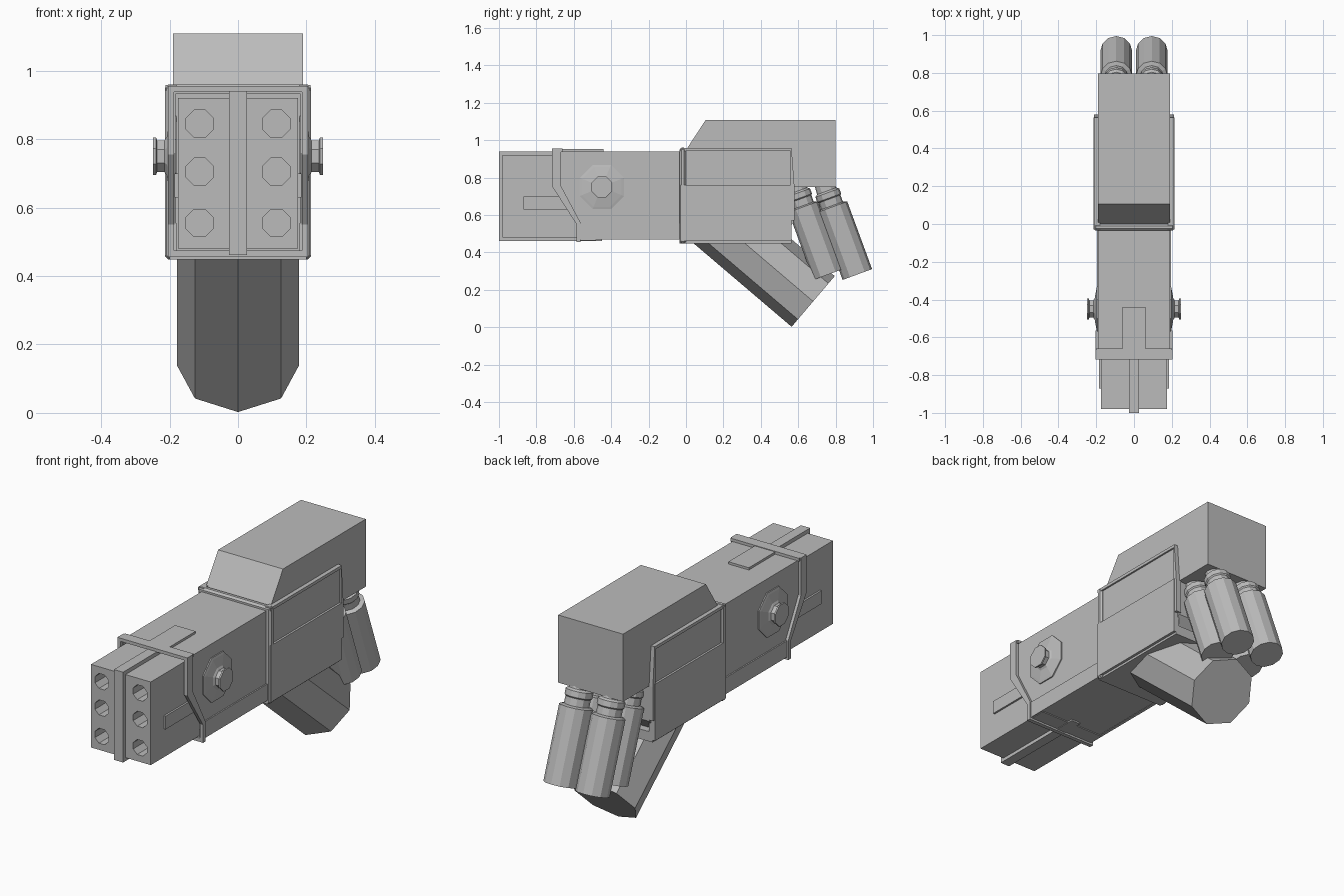
import bpy, bmesh, math
from mathutils import Vector

cube = bpy.data.objects.get("Cube")
if cube:
    bpy.data.objects.remove(cube, do_unlink=True)

metal = bpy.data.materials.new("grey_metal")
metal.use_nodes = True
GREY = (0.5, 0.5, 0.5, 1)
metal.diffuse_color = GREY
metal.node_tree.nodes["Principled BSDF"].inputs["Base Color"].default_value = GREY


def finish(name, bm):
    bmesh.ops.recalc_face_normals(bm, faces=bm.faces)
    mesh = bpy.data.meshes.new(name)
    bm.to_mesh(mesh)
    bm.free()
    mesh.materials.append(metal)
    obj = bpy.data.objects.new(name, mesh)
    bpy.context.collection.objects.link(obj)
    return obj


def prism(name, profile, x0, x1):
    """Extrude a (y, z) profile from x0 to x1."""
    bm = bmesh.new()
    face = bm.faces.new([bm.verts.new((x0, y, z)) for y, z in profile])
    out = bmesh.ops.extrude_face_region(bm, geom=[face])
    verts = [g for g in out["geom"] if isinstance(g, bmesh.types.BMVert)]
    bmesh.ops.translate(bm, verts=verts, vec=(x1 - x0, 0, 0))
    return finish(name, bm)


def box(name, half_x, y0, y1, z0, z1):
    return prism(name, [(y0, z0), (y1, z0), (y1, z1), (y0, z1)], -half_x, half_x)


def side_plates(name, profile, x0, x1):
    prism("left_" + name, profile, x0, x1)
    prism("right_" + name, profile, -x1, -x0)


def lathe(name, start, axis, profile, sides, turn=0.0):
    """Rings of (distance along axis, radius), capped at both ends."""
    axis = Vector(axis).normalized()
    u = axis.orthogonal() if abs(axis.x) > 0.9 else Vector((1, 0, 0))
    u.normalize()
    v = axis.cross(u)
    bm = bmesh.new()
    rings = []
    for dist, rad in profile:
        angles = [math.tau * i / sides + turn for i in range(sides)]
        rings.append([bm.verts.new(Vector(start) + axis * dist
                      + (u * math.cos(a) + v * math.sin(a)) * rad) for a in angles])
    for a, b in zip(rings, rings[1:]):
        for i in range(sides):
            j = (i + 1) % sides
            bm.faces.new((a[i], a[j], b[j], b[i]))
    bm.faces.new(rings[0])
    bm.faces.new(rings[-1])
    return finish(name, bm)


EIGHTH = math.pi / 8

# Barrel block with six bored muzzles and a dividing rib
block = box("barrel_block", 0.175, -0.98, -0.45, 0.48, 0.92)
for x in (-0.112, 0.112):
    for z in (0.555, 0.705, 0.845):
        cutter = lathe("bore_cutter", (x, -1.1, z), (0, 1, 0),
                       [(0, 0.043), (0.3, 0.043)], 8, EIGHTH)
        cutter.hide_render = True
        mod = block.modifiers.new("bore", "BOOLEAN")
        mod.operation = "DIFFERENCE"
        mod.solver = "EXACT"
        mod.object = cutter
        bpy.context.view_layer.objects.active = block
        bpy.ops.object.modifier_apply(modifier=mod.name)
        bpy.data.objects.remove(cutter, do_unlink=True)
box("barrel_rib", 0.027, -1, -0.45, 0.462, 0.94)
side_plates("barrel_bar", [(-0.87, 0.63), (-0.5, 0.63), (-0.5, 0.7), (-0.87, 0.7)],
            0.17, 0.185)

# Main body: solid core with a hollow front shell
prism("body_core", [(-0.5, 0.47), (0.5, 0.47), (0.575, 0.56), (0.575, 0.76),
                    (0.575, 0.94), (-0.5, 0.94)], -0.19, 0.19)
side_plates("body_shell", [(-0.7, 0.94), (-0.7, 0.76), (-0.575, 0.555),
                           (-0.575, 0.47), (-0.48, 0.47), (-0.48, 0.94)], 0.183, 0.19)
box("body_shell_top", 0.19, -0.7, -0.48, 0.932, 0.94)
box("body_shell_bottom", 0.19, -0.575, -0.48, 0.465, 0.475)
side_plates("body_lower_rail", [(-0.58, 0.468), (0, 0.468), (0, 0.54),
                                (-0.01, 0.555), (-0.575, 0.555)], 0.18, 0.197)

# Raised collar around the front of the body
side_plates("collar_side", [(-0.717, 0.955), (-0.717, 0.755), (-0.585, 0.55),
                            (-0.585, 0.455), (-0.563, 0.455), (-0.563, 0.558),
                            (-0.668, 0.755), (-0.668, 0.955)], 0.187, 0.205)
box("collar_top", 0.2, -0.717, -0.66, 0.938, 0.955)
box("collar_tab", 0.06, -0.665, -0.44, 0.938, 0.952)
box("collar_bottom", 0.2, -0.585, -0.563, 0.455, 0.475)

# Side knobs on octagonal flanges
for side, label in ((1, "left"), (-1, "right")):
    lathe(label + "_knob", (side * 0.18, -0.45, 0.75), (side, 0, 0),
          [(0, 0.128), (0.016, 0.128), (0.019, 0.115), (0.028, 0.062),
           (0.035, 0.05), (0.056, 0.05), (0.06, 0.06), (0.068, 0.06)], 8, EIGHTH)

# Rear cuff: front rim, lower panels and slimmer upper panels
rim = box("cuff_rim", 0.214, -0.035, 0.0, 0.448, 0.96)
bevel = rim.modifiers.new("edge_bevel", "BEVEL")
bevel.width = 0.01
bevel.segments = 1
prism("cuff_floor", [(-0.035, 0.448), (0.565, 0.448), (0.565, 0.5), (-0.035, 0.5)],
      -0.2, 0.2)
side_plates("cuff_lower_panel", [(-0.03, 0.46), (0.565, 0.46), (0.565, 0.76),
                                 (-0.03, 0.76)], 0.18, 0.214)
side_plates("cuff_upper_panel", [(-0.03, 0.76), (0.565, 0.76), (0.565, 0.945),
                                 (-0.03, 0.945)], 0.18, 0.203)
side_plates("cuff_top_rail", [(-0.03, 0.942), (0.565, 0.942), (0.565, 0.958),
                              (-0.03, 0.958)], 0.18, 0.212)
side_plates("cuff_rear_rail", [(0.56, 0.57), (0.58, 0.57), (0.58, 0.75),
                               (0.565, 0.95), (0.56, 0.95)], 0.18, 0.212)

# Upper housing overhanging the rear
prism("upper_housing", [(-0.005, 0.94), (0.105, 1.108), (0.798, 1.108), (0.798, 0.75),
                        (0.5, 0.75), (0.5, 0.9), (0.0, 0.9)], -0.19, 0.19)

# Slanted octagonal grip
lathe("grip", (0, 0.68, 0.138), (0, -0.76, 0.647), [(0, 0.178), (0.72, 0.178)], 8)

# Four slanted canisters with stepped necks
for x, tag in ((0.094, "left"), (-0.094, "right")):
    for y, row in ((0.76, "front"), (0.916, "rear")):
        lathe(f"{row}_{tag}_canister", (x, y, 0.282), (0, -0.345, 0.939),
              [(0, 0.084), (0.385, 0.084), (0.392, 0.062), (0.43, 0.062),
               (0.436, 0.068), (0.465, 0.068), (0.475, 0.055), (0.53, 0.05)], 12)
